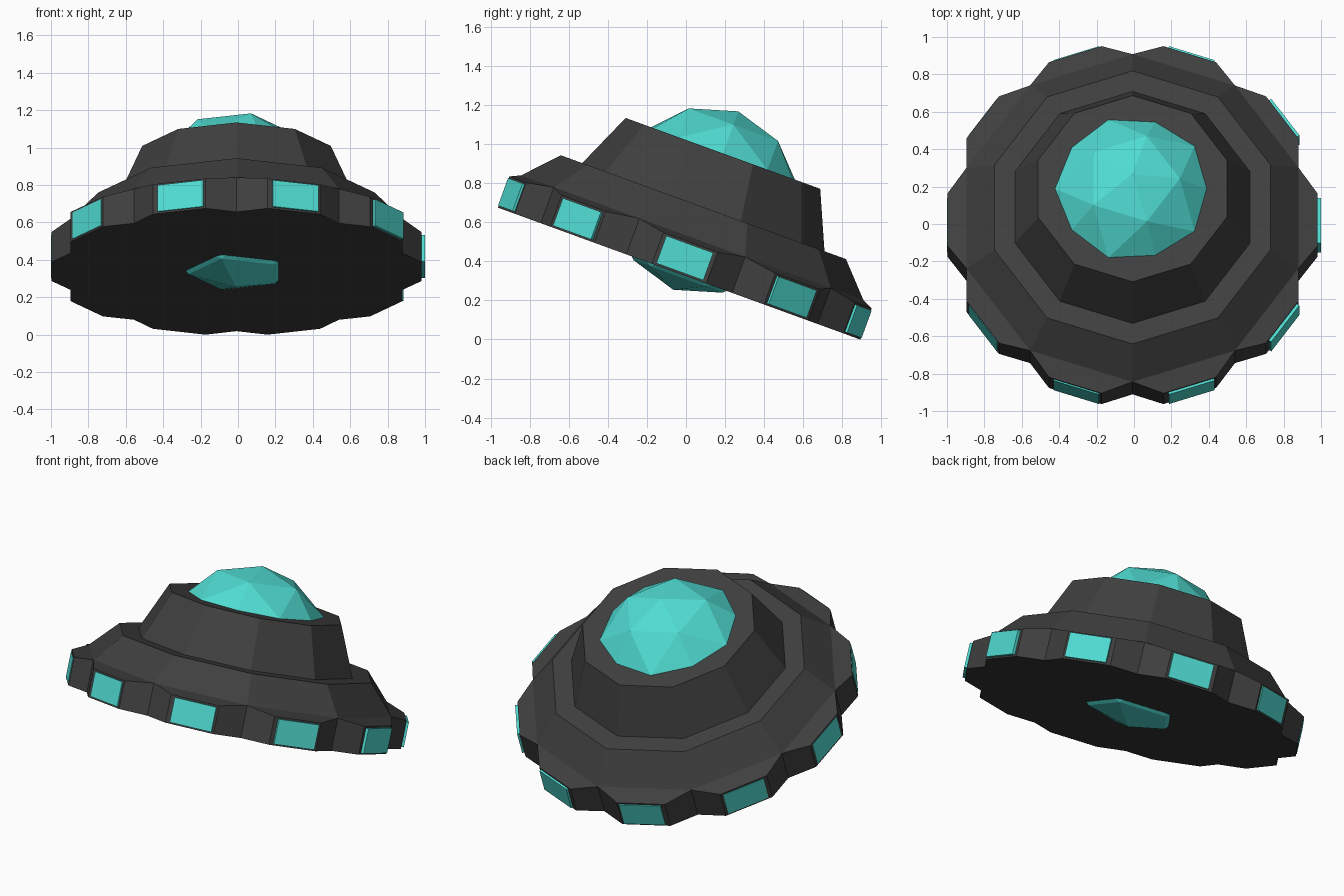
import bpy, bmesh
from math import sin, cos, radians, hypot, atan2
from mathutils import Matrix

if "Cube" in bpy.data.objects:
    bpy.data.objects.remove(bpy.data.objects["Cube"])

# whole craft is tilted 20 degrees towards the back
TILT = Matrix.Translation((0, -0.035, 0.337)) @ Matrix.Rotation(radians(-20), 4, 'X')
SIDES = 10


def material(name, rgb):
    m = bpy.data.materials.new(name)
    m.diffuse_color = (*rgb, 1)
    m.use_nodes = True
    m.node_tree.nodes["Principled BSDF"].inputs["Base Color"].default_value = m.diffuse_color
    return m


dark = material("dark_hull", (0.05, 0.05, 0.05))
teal = material("teal_glass", (0.08, 0.72, 0.65))


def finish(bm, name, mat, x=0.0):
    bmesh.ops.recalc_face_normals(bm, faces=bm.faces)
    mesh = bpy.data.meshes.new(name)
    bm.to_mesh(mesh)
    bm.free()
    mesh.materials.append(mat)
    ob = bpy.data.objects.new(name, mesh)
    bpy.context.collection.objects.link(ob)
    ob.matrix_world = Matrix.Translation((x, 0, 0)) @ TILT
    return ob


def polar(bm, r, deg, h):
    a = radians(deg)
    return bm.verts.new((r * cos(a), r * sin(a), h))


def bridge(bm, a, b):
    n = len(a)
    for i in range(n):
        j = (i + 1) % n
        bm.faces.new((a[i], a[j], b[j], b[i]))


# hull: rim with ten raised window bays, stepped ten-sided cabin above
bm = bmesh.new()
bay_r, bay_a = hypot(0.99, 0.148), 18 - 8.5


def rim(h_dip, h_bay):
    ring = []
    for k in range(SIDES):
        a = 18 + 36 * k
        ring += [polar(bm, 0.932, a, h_dip),
                 polar(bm, bay_r, a + bay_a, h_bay),
                 polar(bm, bay_r, a + 36 - bay_a, h_bay)]
    return ring


low, high = rim(0, 0), rim(0.196, 0.170)
bm.faces.new(low)
bridge(bm, low, high)
for k in range(SIDES):                       # bay tops
    i = 3 * k
    bm.faces.new((high[i], high[i + 1], high[i + 2], high[(i + 3) % 30]))
ring = high[::3]
for r, h in ((0.777, 0.362), (0.66, 0.362), (0.53, 0.655)):
    nxt = [polar(bm, r, 18 + 36 * k, h) for k in range(SIDES)]
    bridge(bm, ring, nxt)
    ring = nxt
bm.faces.new(ring)
finish(bm, "hull", dark, -0.008)

# glass ball: forms the dome on top and the small lens underneath
bm = bmesh.new()
bmesh.ops.create_icosphere(bm, subdivisions=2, radius=0.486,
                           matrix=Matrix.Translation((0, 0, 0.398)))
finish(bm, "glass_dome", teal, -0.01)

# window panels, one per bay
bm = bmesh.new()
for k in range(SIDES):
    bmesh.ops.create_cube(bm, size=1, matrix=(
        Matrix.Rotation(radians(36 * k), 4, 'Z')
        @ Matrix.Translation((0.98, 0, 0.085))
        @ Matrix.Diagonal((0.04, 0.256, 0.15, 1))))
finish(bm, "windows", teal)
